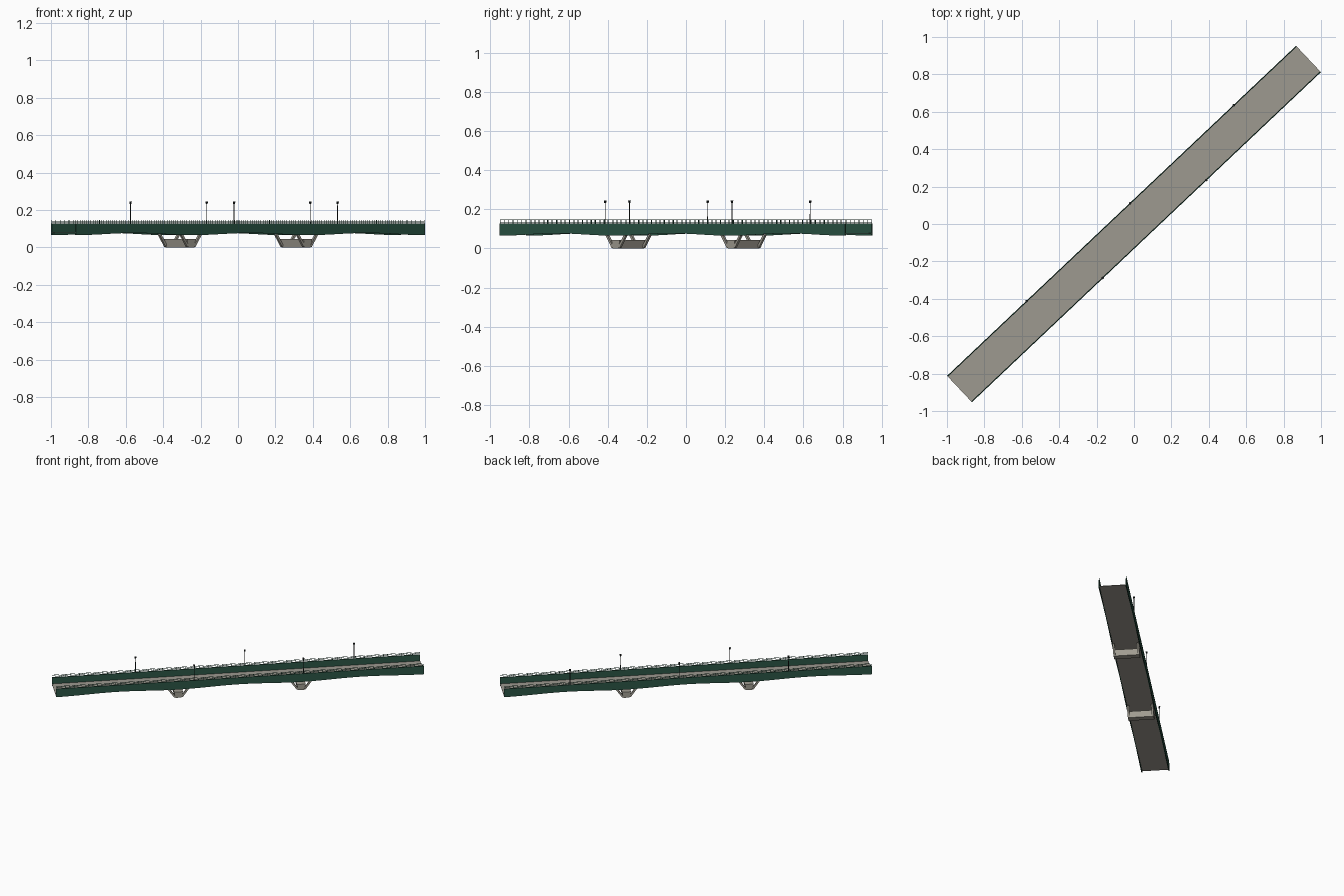
import bpy, bmesh, math
from mathutils import Vector, Matrix

if "Cube" in bpy.data.objects:
    bpy.data.objects.remove(bpy.data.objects["Cube"])

TURN = math.radians(43.4)      # the deck runs diagonally
HALF = 1.284                   # half length of the bridge
EDGE = 0.097                   # half width over the girders
SPAN = HALF * 2 / 3
TOP = 0.128                    # girder top


def material(name, rgb):
    m = bpy.data.materials.new(name)
    m.use_nodes = True
    m.diffuse_color = (*rgb, 1)
    m.node_tree.nodes["Principled BSDF"].inputs["Base Color"].default_value = (*rgb, 1)
    return m


green = material("dark green steel", (0.024, 0.092, 0.06))
asphalt = material("grey deck", (0.34, 0.32, 0.28))
concrete = material("pale concrete", (0.36, 0.34, 0.29))
black = material("lamp black", (0.015, 0.02, 0.02))


def finish(name, bm, mat):
    bmesh.ops.recalc_face_normals(bm, faces=bm.faces)
    mesh = bpy.data.meshes.new(name)
    bm.to_mesh(mesh)
    bm.free()
    mesh.materials.append(mat)
    ob = bpy.data.objects.new(name, mesh)
    ob.rotation_euler.z = TURN
    bpy.context.collection.objects.link(ob)
    return ob


def box(bm, center, size):
    mat = Matrix.Translation(center) @ Matrix.Diagonal((*size, 1))
    return bmesh.ops.create_cube(bm, size=1, matrix=mat)["verts"]


def bar(bm, a, b, thick, wide):
    """Square bar from point a to point b."""
    a, b = Vector(a), Vector(b)
    turn = (b - a).to_track_quat("Z", "Y").to_matrix().to_4x4()
    mat = Matrix.Translation((a + b) / 2) @ turn @ Matrix.Diagonal((thick, wide, (b - a).length, 1))
    bmesh.ops.create_cube(bm, size=1, matrix=mat)


def underside(u):
    return 0.0712 + 0.0058 * math.cos(2 * math.pi * u / SPAN)


# Deck slab between the girders
bm = bmesh.new()
box(bm, (0, 0, 0.0785), (HALF * 2, EDGE * 2 - 0.006, 0.003))
finish("deck", bm, asphalt)

STEPS = 48
for side, label in ((1, "left"), (-1, "right")):
    # Haunched side girder, deepest over the piers
    bm = bmesh.new()
    us = [-HALF + 2 * HALF * i / STEPS for i in range(STEPS + 1)]
    rings = []
    for u in us:
        outer, inner = side * EDGE, side * (EDGE - 0.006)
        low = underside(u)
        rings.append([bm.verts.new(p) for p in
                      ((u, outer, low), (u, outer, TOP), (u, inner, TOP), (u, inner, low))])
    for a, b in zip(rings, rings[1:]):
        for k in range(4):
            n = (k + 1) % 4
            bm.faces.new((a[k], a[n], b[n], b[k]))
    bm.faces.new(rings[0])
    bm.faces.new(rings[-1])
    finish(label + "_girder", bm, green)

    # Railing: long rails on evenly spaced posts
    bm = bmesh.new()
    y = side * (EDGE - 0.003)
    for z in (0.134, 0.140, 0.146):
        box(bm, (0, y, z), (HALF * 2, 0.0018, 0.0016))
    count = 80
    for i in range(count + 1):
        u = (i / count - 0.5) * 2 * (HALF - 0.001)
        box(bm, (u, y, TOP + 0.009), (0.002, 0.002, 0.018))
    finish(label + "_railing", bm, green)

# Piers: tapered wall with splayed struts up to each girder
for u, label in ((-SPAN / 2, "near"), (SPAN / 2, "far")):
    bm = bmesh.new()
    for v in box(bm, (u, 0, 0.022), (0.044, 0.18, 0.044)):
        if v.co.z > 0.03:
            v.co.x = u + (v.co.x - u) * 1.4
    finish(label + "_pier_wall", bm, concrete)

    bm = bmesh.new()
    for side in (1, -1):
        y = side * 0.084
        for way in (1, -1):
            bar(bm, (u + way * 0.024, y, 0.006), (u + way * 0.07, y, 0.07), 0.013, 0.013)
    finish(label + "_pier_struts", bm, concrete)

# Lamps, staggered on alternate sides
for i in range(5):
    u = 0.061 + (i - 2) * 0.381
    y = (1 if i % 2 == 0 else -1) * (EDGE - 0.002)
    bm = bmesh.new()
    bmesh.ops.create_cone(bm, cap_ends=True, segments=8, radius1=0.0026, radius2=0.002,
                          depth=0.112, matrix=Matrix.Translation((u, y, TOP + 0.05)))
    bmesh.ops.create_cone(bm, cap_ends=True, segments=8, radius1=0.005, radius2=0.007,
                          depth=0.012, matrix=Matrix.Translation((u, y, 0.239)))
    finish("lamp_%d" % (i + 1), bm, black)
